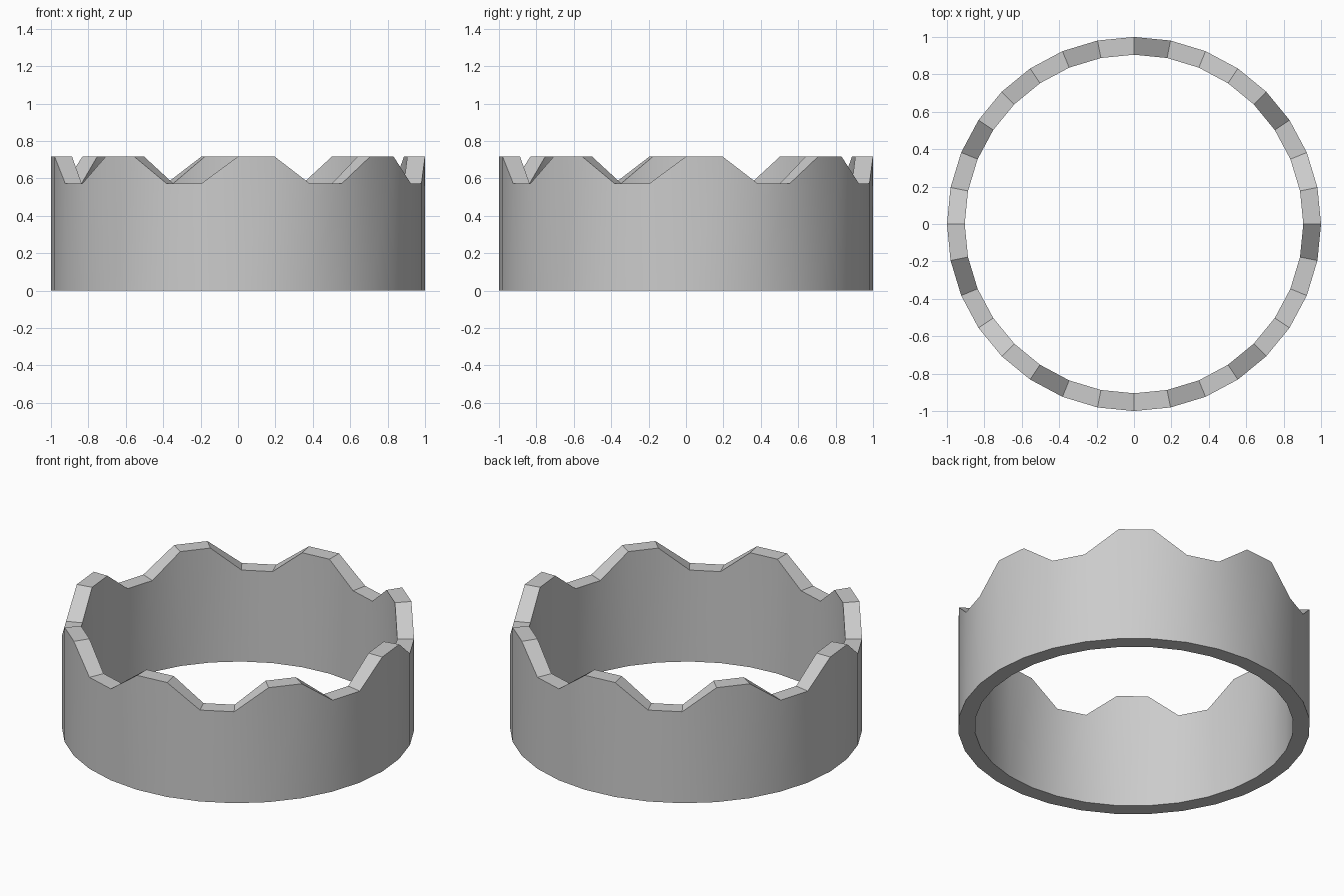
import bpy, bmesh
from math import cos, sin, pi, radians

if "Cube" in bpy.data.objects:
    bpy.data.objects.remove(bpy.data.objects["Cube"])

SIDES = 32
R_OUT, R_IN = 1.0, 0.905
PEAK, VALLEY = 0.717, 0.573

bm = bmesh.new()


def column(k):
    """Cross-section of the wall at one angle: outer/inner, bottom/top."""
    a = 2 * pi * k / SIDES
    top = PEAK if k % 4 < 2 else VALLEY   # two high points, then two low
    corners = [(R_OUT, 0), (R_OUT, top), (R_IN, top), (R_IN, 0)]
    return [bm.verts.new((r * cos(a), r * sin(a), z)) for r, z in corners]


# Ring wall with a notched crown rim
columns = [column(k) for k in range(SIDES)]
for k in range(SIDES):
    a, b = columns[k], columns[(k + 1) % SIDES]
    for i in range(4):
        j = (i + 1) % 4
        bm.faces.new((a[i], b[i], b[j], a[j]))
bmesh.ops.recalc_face_normals(bm, faces=bm.faces)

mesh = bpy.data.meshes.new("crown_ring")
bm.to_mesh(mesh)
bm.free()
ring = bpy.data.objects.new("crown_ring", mesh)
bpy.context.collection.objects.link(ring)

# Smooth round walls, crisp rim facets
bpy.context.view_layer.objects.active = ring
ring.select_set(True)
bpy.ops.object.shade_smooth_by_angle(angle=radians(30))
